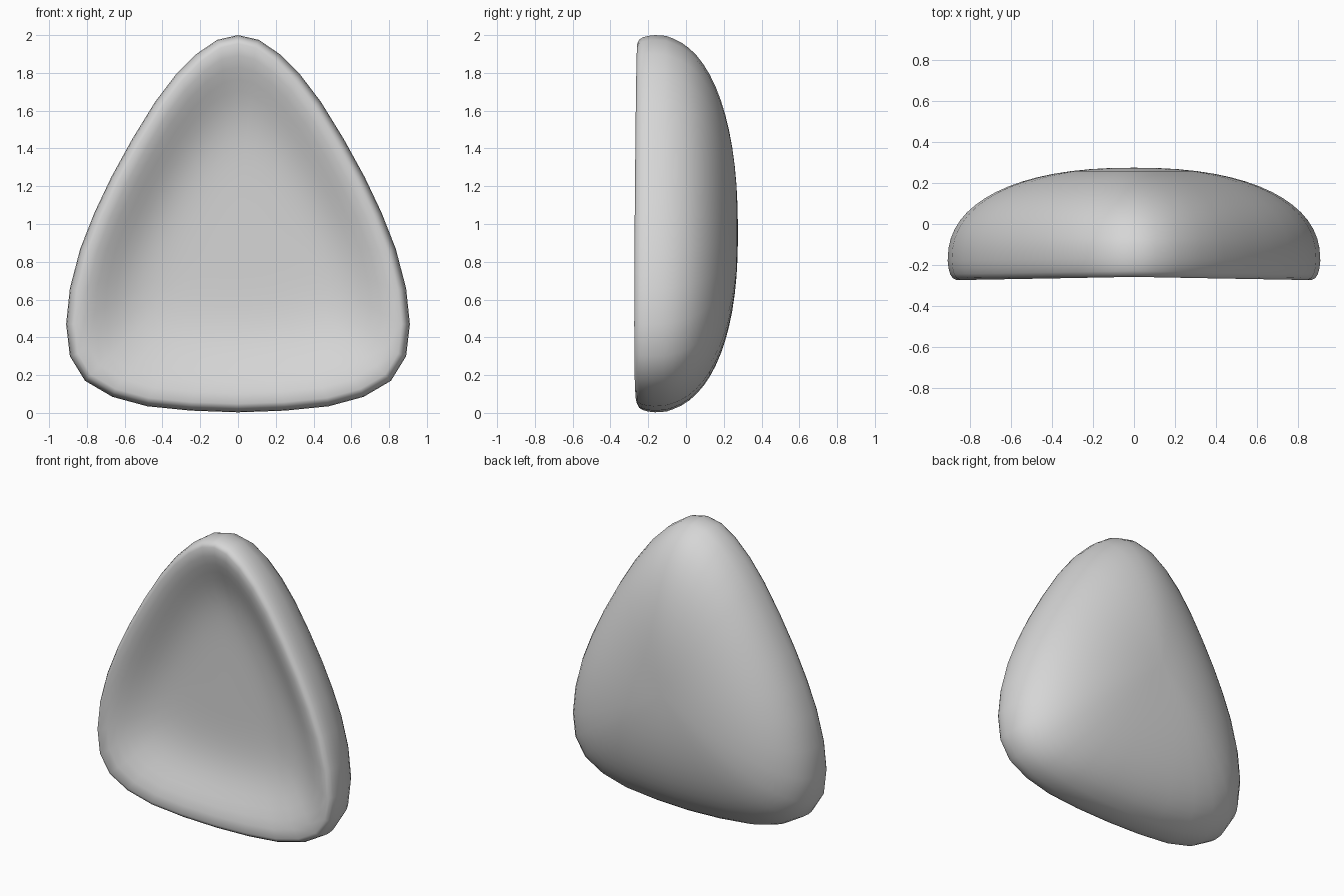
import bpy, bmesh
from math import sin, pi
from mathutils import Vector

cube = bpy.data.objects.get("Cube")
if cube:
    bpy.data.objects.remove(cube, do_unlink=True)

grey = bpy.data.materials.new("plain grey")
grey.use_nodes = True
colour = (0.67, 0.67, 0.67, 1)
grey.diffuse_color = colour
grey.node_tree.nodes["Principled BSDF"].inputs["Base Color"].default_value = colour

# Rounded triangular outline (x, z), right half from top to bottom, then mirrored
half = [(0, 2), (.11, 1.975), (.22, 1.9), (.33, 1.79), (.44, 1.645), (.56, 1.45),
        (.67, 1.25), (.76, 1.06), (.835, .87), (.89, .66), (.91, .47), (.89, .30),
        (.81, .17), (.665, .085), (.48, .035), (.25, .012), (0, .003)]
outline = [Vector(p) for p in half + [(-x, z) for x, z in half[-2:0:-1]]]
centre = Vector((0, .95))
count = len(outline)

# Shell section as (inset, scale, y): domed back, rounded rim, shallow dish
steps = 16
power = 2 / 2.3
section = []
for k in range(1, steps + 1):
    a = pi / 2 * (1 - k / steps)
    section.append((0, sin(pi / 2 - a) ** power, -.18 + .455 * sin(a) ** power))
section += [(.004, 1, -.215), (.012, 1, -.245), (.025, 1, -.265)]
rim_y, floor_y = -.274, -.11
for k in range(steps):
    s = 1 - k / steps
    section.append((.045, s, floor_y + (rim_y - floor_y) * sin(pi / 2 * s ** 2.5) ** 2))


def ring(bm, inset, scale, y):
    """One closed loop of the shell."""
    verts = []
    for i, p in enumerate(outline):
        t = (outline[(i + 1) % count] - outline[i - 1]).normalized()
        q = p + Vector((t.y, -t.x)) * inset
        q = centre + (q - centre) * scale
        bow = .016 * (1 - abs(p.x) / .91) * scale ** 4 if y < -.1 else 0
        verts.append(bm.verts.new((q.x, y + bow, q.y)))
    return verts


bm = bmesh.new()
rings = [ring(bm, *row) for row in section]
for a, b in zip(rings, rings[1:]):
    for i in range(count):
        j = (i + 1) % count
        bm.faces.new((a[i], a[j], b[j], b[i]))

# Close the back and the hollow with fans
for loop, y in ((rings[0], .275), (rings[-1], floor_y)):
    pole = bm.verts.new((0, y, centre.y))
    for i in range(count):
        bm.faces.new((loop[i], loop[(i + 1) % count], pole))
bmesh.ops.recalc_face_normals(bm, faces=bm.faces)

mesh = bpy.data.meshes.new("hollow_shell")
bm.to_mesh(mesh)
bm.free()
mesh.materials.append(grey)
mesh.shade_smooth()
shell = bpy.data.objects.new("hollow_shell", mesh)
bpy.context.collection.objects.link(shell)
